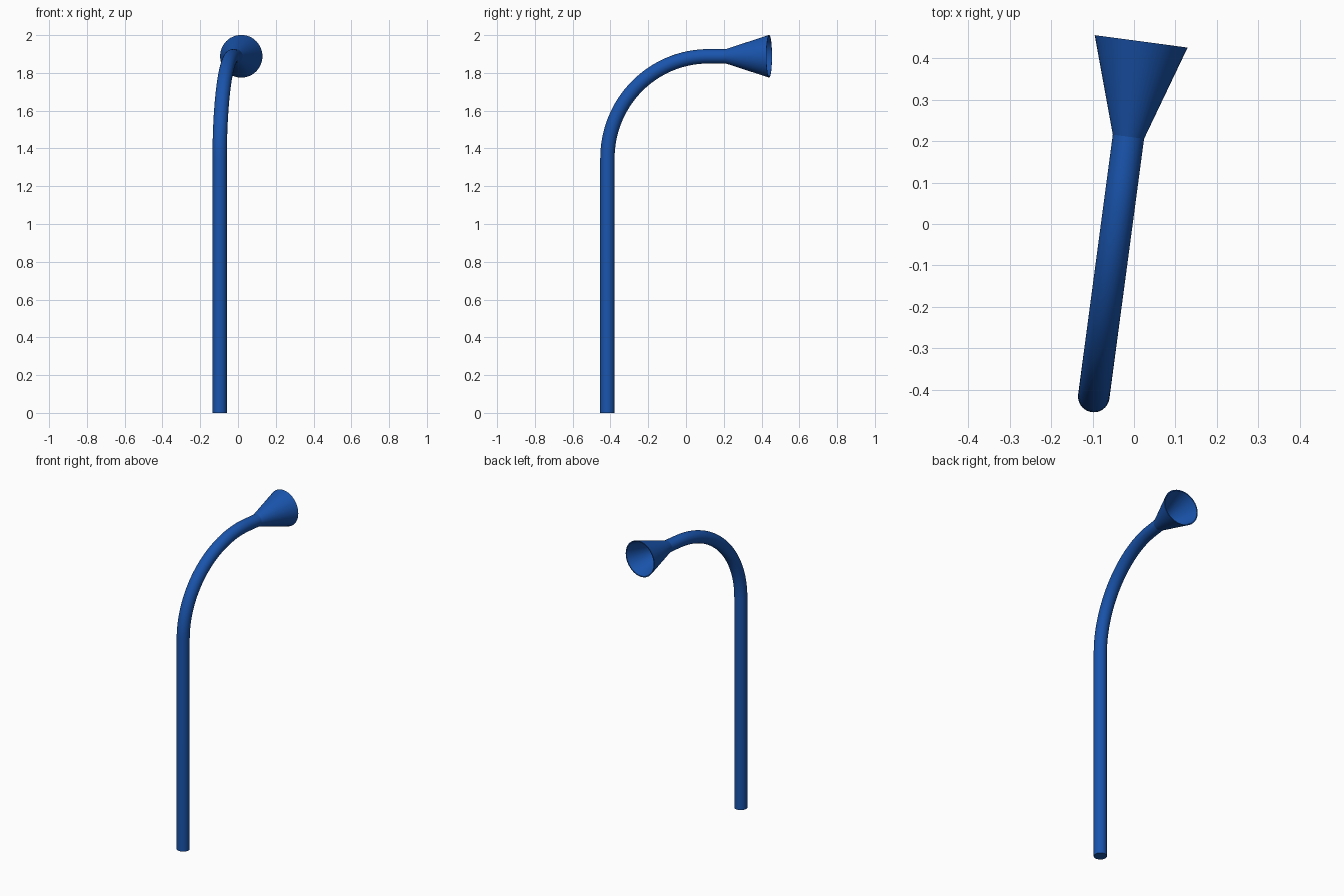
import bpy, bmesh, math
from mathutils import Vector

if "Cube" in bpy.data.objects:
    bpy.data.objects.remove(bpy.data.objects["Cube"])

SIDES = 48
PIPE_R, BEND_R, AXIS_Z = 0.038, 0.54, 1.888
BASE = Vector((-0.097, -0.416, 0))
TURN = math.radians(7.6)
FORWARD = Vector((math.sin(TURN), math.cos(TURN), 0))
SIDE = Vector((math.cos(TURN), -math.sin(TURN), 0))
UP = Vector((0, 0, 1))

mat = bpy.data.materials.new("blue_paint")
mat.diffuse_color = (0.01, 0.09, 0.42, 1)
mat.use_nodes = True
mat.node_tree.nodes["Principled BSDF"].inputs["Base Color"].default_value = mat.diffuse_color


def sweep(name, rings, cap_start=False, cap_end=False):
    """Rings are (distance forward, height, pitch angle from vertical, radius)."""
    bm = bmesh.new()
    loops = []
    for s, z, a, r in rings:
        c = BASE + FORWARD * s + UP * z
        n = UP * math.sin(a) - FORWARD * math.cos(a)
        loops.append([bm.verts.new(c + r * (SIDE * math.cos(t) + n * math.sin(t)))
                      for t in (2 * math.pi * i / SIDES for i in range(SIDES))])
    for p, q in zip(loops, loops[1:]):
        for i in range(SIDES):
            j = (i + 1) % SIDES
            bm.faces.new((p[i], p[j], q[j], q[i]))
    if cap_start:
        bm.faces.new(loops[0])
    if cap_end:
        bm.faces.new(loops[-1])
    bmesh.ops.recalc_face_normals(bm, faces=bm.faces)
    # make sure the outer wall faces outward
    f = loops[0][0].link_faces[0]
    s, z, a, r = rings[0]
    if f.normal.dot(loops[0][0].co - (BASE + FORWARD * s + UP * z)) < 0 and len(f.verts) == 4:
        bmesh.ops.reverse_faces(bm, faces=bm.faces)
    me = bpy.data.meshes.new(name)
    bm.to_mesh(me)
    bm.free()
    ob = bpy.data.objects.new(name, me)
    bpy.context.collection.objects.link(ob)
    me.materials.append(mat)
    bpy.ops.object.select_all(action='DESELECT')
    ob.select_set(True)
    bpy.context.view_layer.objects.active = ob
    bpy.ops.object.shade_smooth_by_angle(angle=math.radians(30))
    return ob


# Upright pipe, quarter bend, short level run
H = math.pi / 2
HORN = 0.632
path = [(0, 0, 0, PIPE_R)]
for k in range(33):
    a = H * k / 32
    path.append((BEND_R * (1 - math.cos(a)),
                 AXIS_Z - BEND_R + BEND_R * math.sin(a), a, PIPE_R))
path.append((HORN, AXIS_Z, H, PIPE_R))
sweep("bent_pipe", path, cap_start=True)

# Flared horn with a thin wall and hollow mouth
profile = [(HORN, PIPE_R), (0.864, 0.113), (0.864, 0.107), (HORN + 0.004, 0.033)]
sweep("speaking_horn", [(s, AXIS_Z, H, r) for s, r in profile], cap_end=True)
